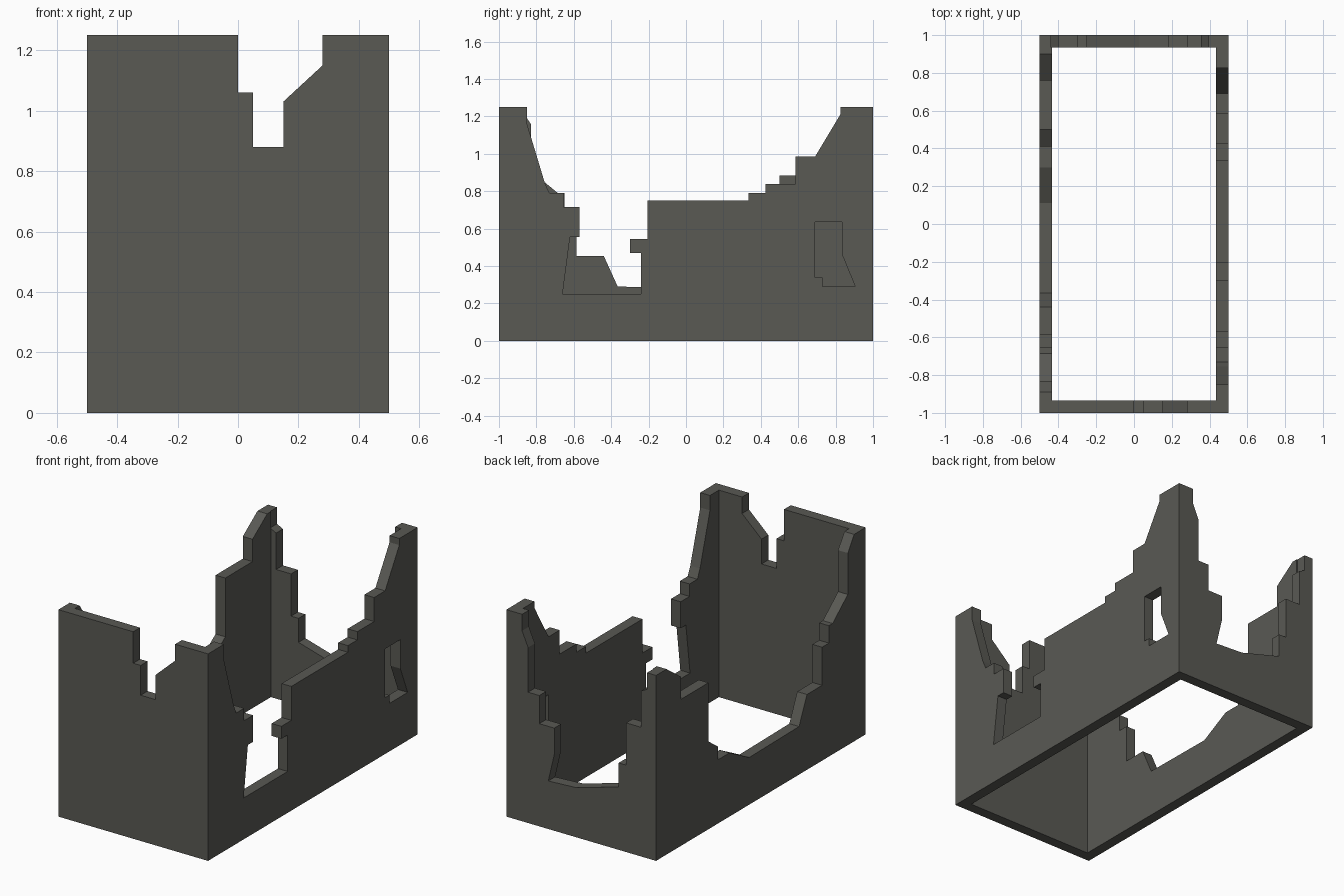
import bpy, bmesh
from mathutils import Vector

T = 0.065            # wall thickness
X, Y = 0.5, 1.0      # half width and half length
YI = Y - T           # side walls butt against the front and back walls

stone = bpy.data.materials.new("dark_grey_stone")
stone.diffuse_color = (0.10, 0.10, 0.088, 1)


def wall(name, loops, place, push):
    """Fill the outline loops (later ones are holes) and extrude to a slab."""
    bm = bmesh.new()
    edges = []
    for loop in loops:
        vs = [bm.verts.new(place(a, z)) for a, z in loop]
        edges += [bm.edges.new((vs[i - 1], vs[i])) for i in range(len(vs))]
    bmesh.ops.triangle_fill(bm, edges=edges, use_beauty=True, use_dissolve=False)
    res = bmesh.ops.extrude_face_region(bm, geom=bm.faces[:])
    moved = [g for g in res["geom"] if isinstance(g, bmesh.types.BMVert)]
    bmesh.ops.translate(bm, verts=moved, vec=Vector(push))
    bmesh.ops.recalc_face_normals(bm, faces=bm.faces[:])
    me = bpy.data.meshes.new(name)
    bm.to_mesh(me)
    bm.free()
    me.materials.append(stone)
    ob = bpy.data.objects.new(name, me)
    bpy.context.collection.objects.link(ob)
    return ob


def closed(top, half):
    """Close a broken top edge down to the ground."""
    return [(-half, 0)] + top + [(half, 0)]


# Front wall: notch in the top edge (x, z)
front = [(-X, 1.25), (0, 1.25), (0, 1.06), (0.05, 1.06), (0.05, 0.88), (0.15, 0.88),
         (0.15, 1.03), (0.28, 1.15), (0.28, 1.25), (X, 1.25)]
wall("front_wall", [closed(front, X)], lambda a, z: (a, -Y, z), (0, T, 0))

# Back wall: deep broken gap (x, z)
back = [(-X, 1.12), (-0.44, 1.12), (-0.44, 1.02), (-0.40, 1.0), (-0.40, 0.78),
        (-0.30, 0.78), (-0.30, 0.525), (-0.25, 0.525), (-0.25, 0.38), (0.03, 0.30),
        (0.22, 0.29), (0.18, 0.46), (0.18, 0.62), (0.28, 0.62), (0.28, 0.79),
        (0.355, 0.79), (0.355, 1.06), (0.395, 1.15), (0.395, 1.25), (X, 1.25)]
wall("back_wall", [closed(back, X)], lambda a, z: (a, Y, z), (0, -T, 0))

# Right wall: breach, stepped top and a broken window (y, z)
right = [(-YI, 1.25), (-0.85, 1.25), (-0.85, 1.16), (-0.755, 0.845), (-0.73, 0.79),
         (-0.655, 0.79), (-0.655, 0.715), (-0.57, 0.715), (-0.57, 0.555), (-0.62, 0.555),
         (-0.66, 0.25), (-0.24, 0.25), (-0.24, 0.47), (-0.30, 0.47), (-0.30, 0.545),
         (-0.205, 0.545), (-0.205, 0.75), (0.335, 0.75), (0.335, 0.79), (0.425, 0.79),
         (0.425, 0.84), (0.585, 0.84), (0.585, 0.985), (0.69, 0.985), (0.825, 1.21),
         (0.825, 1.25), (YI, 1.25)]
window = [(0.69, 0.635), (0.835, 0.635), (0.835, 0.46), (0.905, 0.29), (0.73, 0.29),
          (0.73, 0.34), (0.69, 0.34)]
wall("right_wall", [closed(right, YI), window], lambda a, z: (X, a, z), (-T, 0, 0))

# Left wall: wide collapsed middle (y, z)
left = [(-YI, 1.25), (-0.89, 1.25), (-0.83, 1.16), (-0.83, 0.91), (-0.685, 0.79),
        (-0.65, 0.79), (-0.65, 0.685), (-0.585, 0.685), (-0.585, 0.455), (-0.44, 0.455),
        (-0.365, 0.29), (0.11, 0.285), (0.30, 0.385), (0.41, 0.385), (0.41, 0.465),
        (0.50, 0.53), (0.50, 0.885), (0.76, 0.885), (0.76, 1.02), (0.90, 1.12), (YI, 1.12)]
wall("left_wall", [closed(left, YI)], lambda a, z: (-X, a, z), (T, 0, 0))
